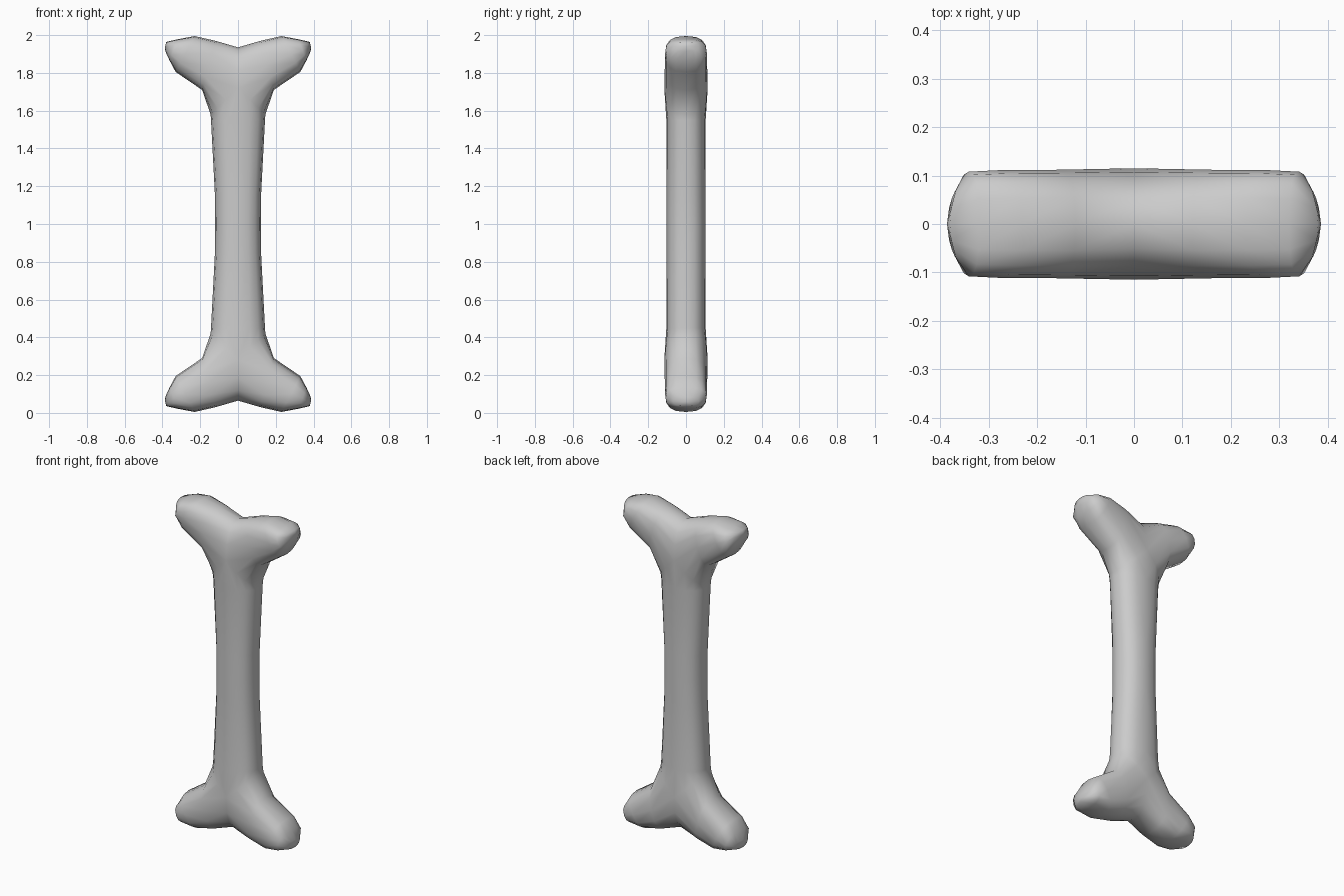
import bpy, bmesh
from math import sin, cos, pi

if "Cube" in bpy.data.objects:
    bpy.data.objects.remove(bpy.data.objects["Cube"])

N = 16  # points around a section
bm = bmesh.new()


def sp(v, e):
    return (abs(v) ** e) * (1 if v >= 0 else -1)


def angles(count):
    return [-pi / 2 + 2 * pi * i / N for i in range(count)]


def vert(x, y, z):
    return bm.verts.new((x, y, z - 1))  # object origin is at mid height


def lobe_ring(a, b, w, bulge=0.0, e=0.75):
    """Section from lower edge a to upper edge b (x, z), half depth w."""
    ring = []
    for t in angles(N):
        c, s = sp(cos(t), e), sp(sin(t), e)
        x = (a[0] + b[0]) / 2 + (b[0] - a[0]) / 2 * c - bulge * s * s
        z = (a[1] + b[1]) / 2 + (b[1] - a[1]) / 2 * c
        ring.append(vert(x, w * s, z))
    return ring


def bridge(r1, r2, closed):
    n = len(r1)
    for i in range(n if closed else n - 1):
        j = (i + 1) % n
        bm.faces.new((r1[i], r1[j], r2[j], r2[i]))


# Fork section: half the shaft outline plus the saddle between the two knobs
root = []
for i, t in enumerate(angles(N)):
    c, s = sp(cos(t), 0.85), sp(sin(t), 0.85)
    if i in (0, N // 2):
        c = 0
    root.append(vert(max(0, 0.145 * c), 0.115 * s,
                     0.28 + (0.14 * c if c > 0 else 0.215 * c)))

# Knob, from fork to rounded tip
prev = root
for a, b, w, bulge in [((0.12, 0.03), (0.19, 0.29), 0.112, 0),
                       ((0.23, 0.005), (0.33, 0.195), 0.111, 0),
                       ((0.32, 0.022), (0.362, 0.135), 0.108, 0),
                       ((0.38, 0.036), (0.385, 0.085), 0.068, 0.014)]:
    ring = lobe_ring(a, b, w, bulge)
    bridge(prev, ring, True)
    prev = ring
tip = vert(0.386, 0, 0.06)
for i in range(N):
    bm.faces.new((prev[i], prev[(i + 1) % N], tip))

# Half shaft up to mid height
prev = root[:N // 2 + 1]
for z, rx, ry in [(0.45, 0.143, 0.104), (0.85, 0.122, 0.103), (1.0, 0.121, 0.103)]:
    ring = []
    for i, t in enumerate(angles(N // 2 + 1)):
        x = 0 if i in (0, N // 2) else rx * sp(cos(t), 0.85)
        ring.append(vert(x, ry * sp(sin(t), 0.85), z))
    bridge(prev, ring, False)
    prev = ring

bmesh.ops.recalc_face_normals(bm, faces=bm.faces)
# Make sure normals point outward (the tip must face +x)
bm.normal_update()
if sum(f.normal.x for f in tip.link_faces) < 0:
    bmesh.ops.reverse_faces(bm, faces=bm.faces)

me = bpy.data.meshes.new("bone")
bm.to_mesh(me)
bm.free()
me.shade_smooth()
bone = bpy.data.objects.new("bone", me)
bone.location = (0, 0, 1)
bpy.context.collection.objects.link(bone)

# Mirror the quarter left-right and top-bottom
m = bone.modifiers.new("mirror", 'MIRROR')
m.use_axis = (True, False, True)
m.use_clip = True
m.merge_threshold = 0.001
